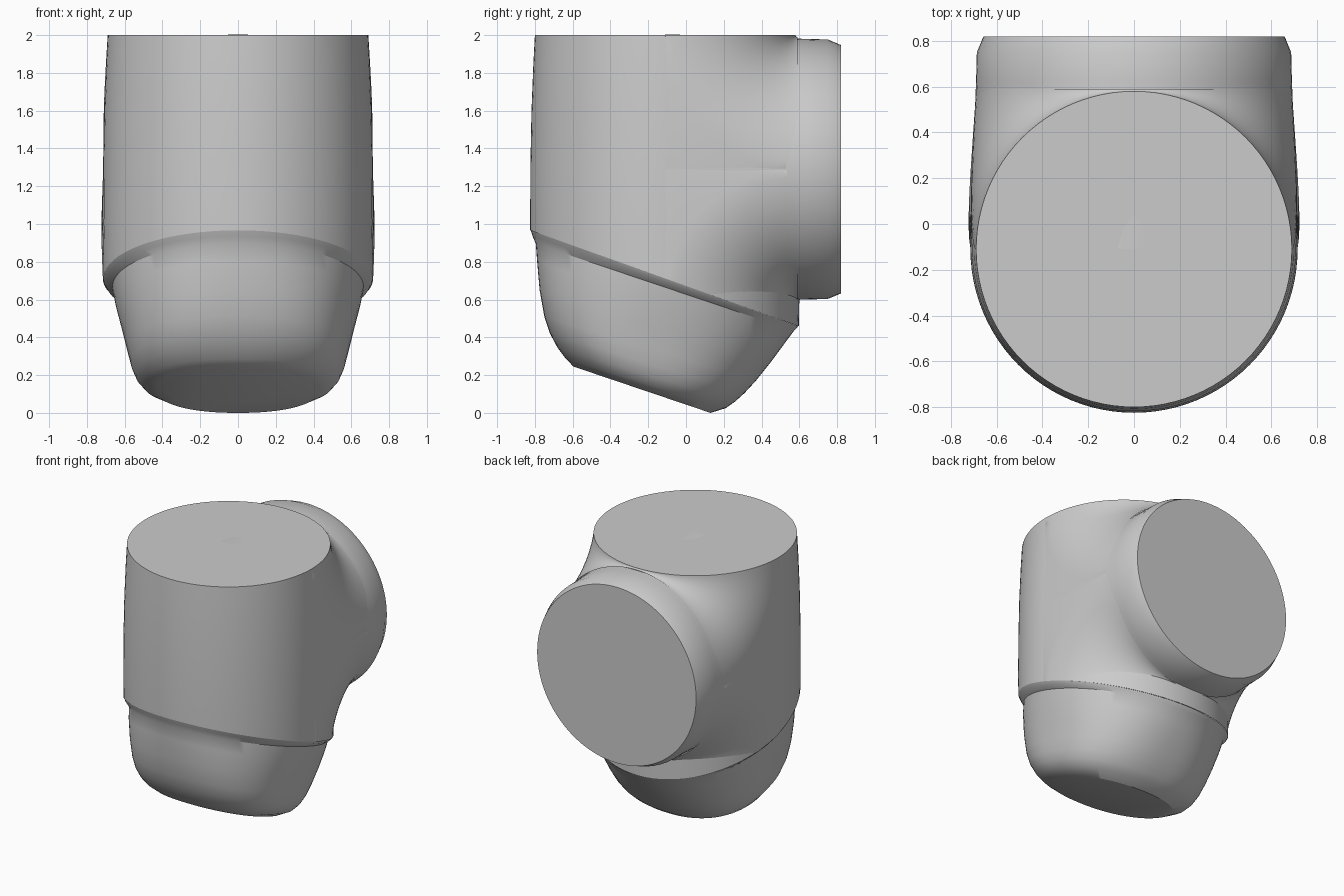
import bpy, bmesh
from math import sin, cos, pi, radians
from mathutils import Vector

if "Cube" in bpy.data.objects:
    bpy.data.objects.remove(bpy.data.objects["Cube"], do_unlink=True)

AXIS_Y, AXIS_Z = -0.11, 1.29      # axes of the upright and the rear branch
SIDES = 96

grey = bpy.data.materials.new("light_grey")
grey.use_nodes = True
grey.diffuse_color = (0.6, 0.6, 0.6, 1)
grey.node_tree.nodes["Principled BSDF"].inputs["Base Color"].default_value = (0.6, 0.6, 0.6, 1)


def skin(bm, rows, closed=True, cap_start=False, cap_end=False):
    """Bridge equal rows of points with quads."""
    rows = [[bm.verts.new(p) for p in row] for row in rows]
    n = len(rows[0])
    for a, b in zip(rows, rows[1:]):
        for i in range(n if closed else n - 1):
            j = (i + 1) % n
            bm.faces.new((a[i], a[j], b[j], b[i]))
    if cap_start:
        bm.faces.new(rows[0])
    if cap_end:
        bm.faces.new(rows[-1])


def finish(bm, name):
    bmesh.ops.remove_doubles(bm, verts=bm.verts, dist=0.0005)
    bmesh.ops.recalc_face_normals(bm, faces=bm.faces)
    mesh = bpy.data.meshes.new(name)
    bm.to_mesh(mesh)
    bm.free()
    mesh.materials.append(grey)
    obj = bpy.data.objects.new(name, mesh)
    bpy.context.collection.objects.link(obj)
    bpy.ops.object.select_all(action='DESELECT')
    obj.select_set(True)
    bpy.context.view_layer.objects.active = obj
    bpy.ops.object.shade_smooth_by_angle(angle=radians(30))


def trim_below_seam(bm):
    bmesh.ops.bisect_plane(bm, geom=bm.verts[:] + bm.edges[:] + bm.faces[:],
                           plane_co=Vector((0, -0.82, 0.965)),
                           plane_no=Vector((0, 0.357, 1)).normalized(), clear_inner=True)


angles = [2 * pi * i / SIDES for i in range(SIDES)]

# Upright barrel with a closed top
bm = bmesh.new()
barrel = [(2.0, 0.69), (1.85, 0.698), (1.6, 0.708), (1.3, 0.714), (1.0, 0.715), (0.7, 0.712), (0.35, 0.705)]
skin(bm, [[(r * cos(a), AXIS_Y + r * sin(a), z) for a in angles] for z, r in barrel], cap_start=True)
trim_below_seam(bm)
finish(bm, "upright_barrel")

# Rear branch with a chamfered flange
bm = bmesh.new()
branch = [(0.82, 0.658), (0.75, 0.687), (0.63, 0.69), (0.3, 0.703), (AXIS_Y, 0.714)]
skin(bm, [[(r * cos(a), y, AXIS_Z + r * sin(a)) for a in angles] for y, r in branch], cap_start=True)
finish(bm, "rear_flange")

# Saddle blends above and below the branch, with flat cheeks at the sides
for name, sign, end_r in (("upper_blend", 1, 0.69), ("lower_blend", -1, 0.708)):
    bm = bmesh.new()
    rows = []
    for k in range(25):
        t = pi / 2 * k / 24
        r = end_r * cos(t) ** 2 + 0.69 * sin(t) ** 2 + 0.022 * sin(2 * t)
        row = []
        for i in range(49):
            p = pi * i / 48
            reach = 0.7 - 0.69 * sin(p)
            row.append((r * cos(p), 0.59 - reach * cos(t), AXIS_Z + sign * (0.71 - 1.014 * reach * sin(t))))
        for end, side in ((0, 1), (len(row), -1)):
            row.insert(end if end == 0 else len(row), (side * 0.714, AXIS_Y, AXIS_Z))
        rows.append(row)
    skin(bm, rows, closed=False)
    trim_below_seam(bm)
    finish(bm, name)

# Tapered lower cap: tilted sections as front point, back point, half width, squareness
sections = [
    ((-0.823, 0.968), (0.593, 0.46), 0.712, 2.0),
    ((-0.812, 0.935), (0.588, 0.45), 0.70, 2.0),
    ((-0.795, 0.895), (0.572, 0.435), 0.665, 2.05),
    ((-0.788, 0.8), (0.52, 0.365), 0.648, 2.15),
    ((-0.775, 0.65), (0.45, 0.27), 0.615, 2.3),
    ((-0.75, 0.51), (0.37, 0.17), 0.585, 2.4),
    ((-0.72, 0.42), (0.31, 0.105), 0.565, 2.4),
    ((-0.68, 0.345), (0.26, 0.06), 0.54, 2.35),
    ((-0.635, 0.285), (0.21, 0.025), 0.5, 2.3),
    ((-0.595, 0.245), (0.13, 0.0), 0.43, 2.2),
]
bm = bmesh.new()
rows = []
for (fy, fz), (by, bz), width, square in sections:
    row = []
    for a in angles:
        u = abs(cos(a)) ** (2 / square) * (1 if cos(a) > 0 else -1)
        v = abs(sin(a)) ** (2 / square) * (1 if sin(a) > 0 else -1)
        row.append((width * u, (fy + by + (by - fy) * v) / 2, (fz + bz + (bz - fz) * v) / 2))
    rows.append(row)
skin(bm, rows, cap_end=True)
finish(bm, "lower_cap")
